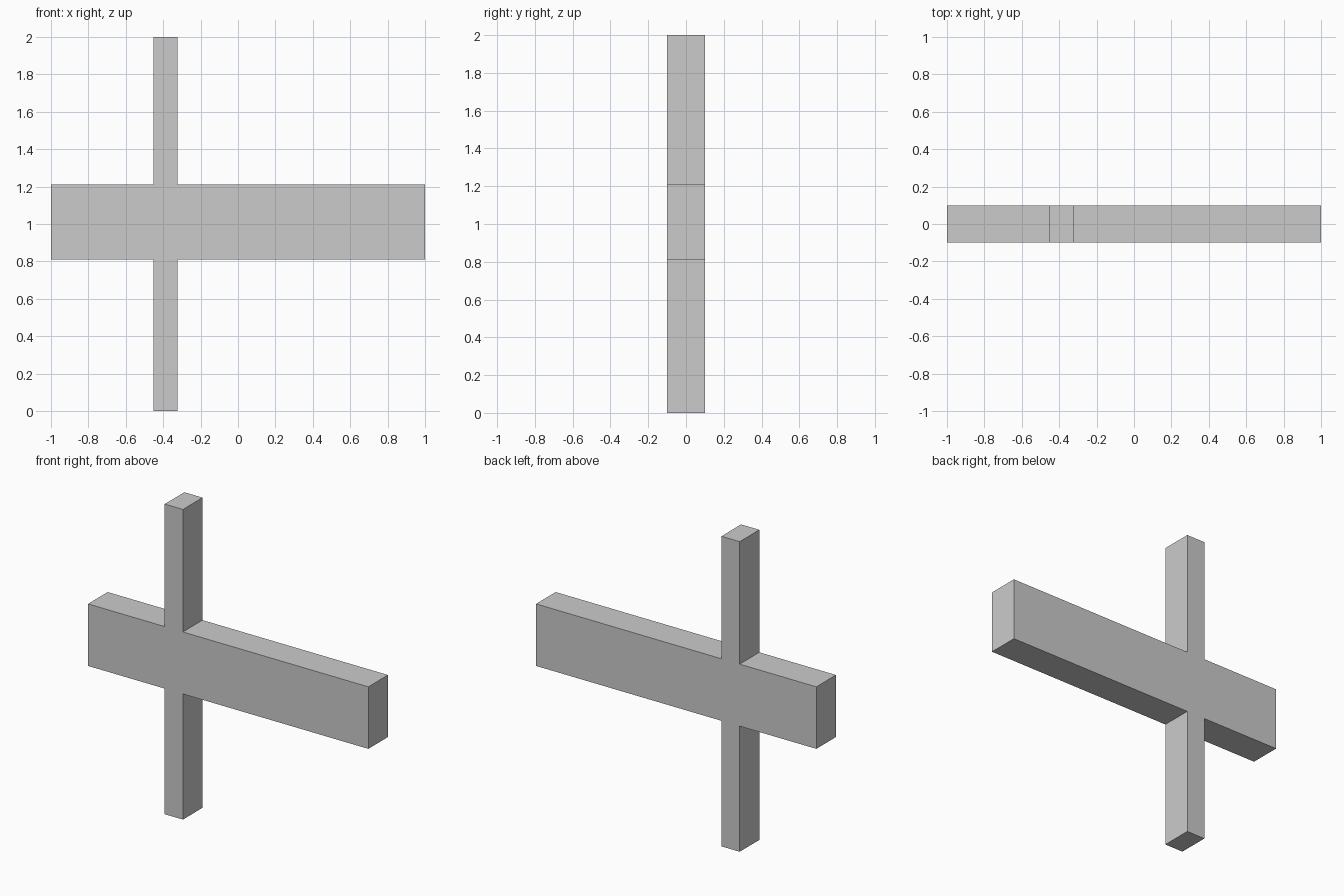
import bpy, bmesh

if "Cube" in bpy.data.objects:
    bpy.data.objects.remove(bpy.data.objects["Cube"])

DEPTH = 0.2
POST_L, POST_R = -0.453, -0.323   # upright post, left and right edges
BAR_B, BAR_T = 0.81, 1.21         # crossbar, bottom and top edges

# Cross outline in the front plane (x, z)
outline = [
    (POST_L, 0), (POST_R, 0), (POST_R, BAR_B), (1, BAR_B),
    (1, BAR_T), (POST_R, BAR_T), (POST_R, 2), (POST_L, 2),
    (POST_L, BAR_T), (-1, BAR_T), (-1, BAR_B), (POST_L, BAR_B),
]

# Front face pushed back to form the solid cross
bm = bmesh.new()
front = bm.faces.new([bm.verts.new((x, -DEPTH / 2, z)) for x, z in outline])
ext = bmesh.ops.extrude_face_region(bm, geom=[front], use_keep_orig=True)
back = [v for v in ext["geom"] if isinstance(v, bmesh.types.BMVert)]
bmesh.ops.translate(bm, verts=back, vec=(0, DEPTH, 0))
bmesh.ops.recalc_face_normals(bm, faces=bm.faces)

mesh = bpy.data.meshes.new("post_and_crossbar")
bm.to_mesh(mesh)
bm.free()
bpy.context.collection.objects.link(bpy.data.objects.new("post_and_crossbar", mesh))
